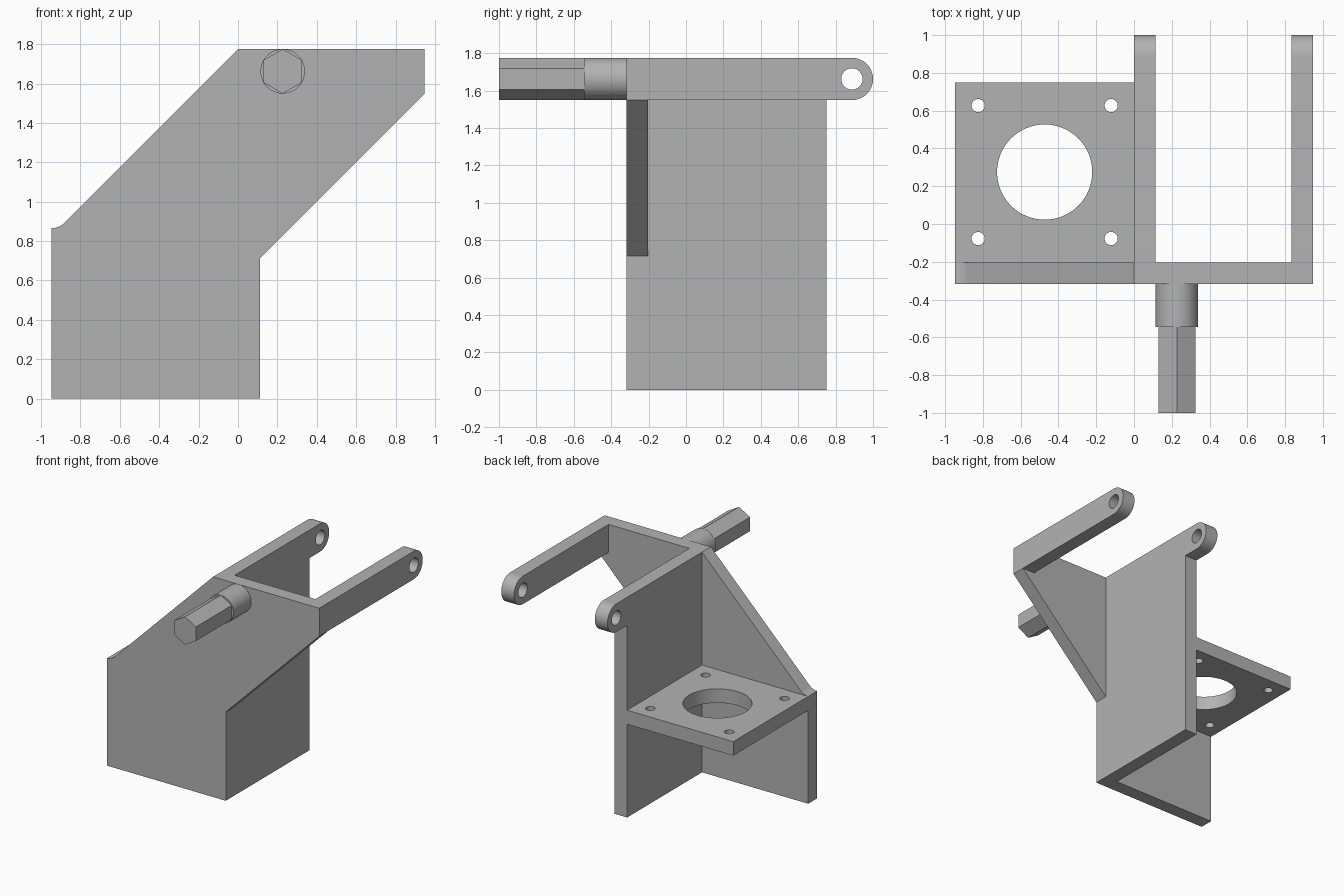
import bpy, bmesh, math

if "Cube" in bpy.data.objects:
    bpy.data.objects.remove(bpy.data.objects["Cube"], do_unlink=True)

grey = bpy.data.materials.new("plain_grey")
grey.use_nodes = True
grey.diffuse_color = (0.45, 0.45, 0.45, 1)
grey.node_tree.nodes["Principled BSDF"].inputs["Base Color"].default_value = grey.diffuse_color

PLACE = {"x": lambda a, b, t: (t, a, b),
         "y": lambda a, b, t: (a, t, b),
         "z": lambda a, b, t: (a, b, t)}


def arc(cx, cy, r, start=0, end=360, steps=48):
    """Points on an arc; a full turn leaves out the repeated last point."""
    count = steps if end - start == 360 else steps + 1
    angles = [math.radians(start + (end - start) * i / steps) for i in range(count)]
    return [(cx + r * math.cos(a), cy + r * math.sin(a)) for a in angles]


def prism(name, axis, low, high, outline, holes=()):
    """Extrude an outline, with optional holes, along an axis."""
    bm = bmesh.new()
    for loop in (outline, *holes):
        verts = [bm.verts.new(PLACE[axis](a, b, low)) for a, b in loop]
        if holes:
            for i, v in enumerate(verts):
                bm.edges.new((verts[i - 1], v))
        else:
            bm.faces.new(verts)
    if holes:
        bmesh.ops.triangle_fill(bm, use_beauty=True, edges=bm.edges[:])
    grown = bmesh.ops.extrude_face_region(bm, geom=bm.faces[:])["geom"]
    moved = [v for v in grown if isinstance(v, bmesh.types.BMVert)]
    bmesh.ops.translate(bm, verts=moved, vec=PLACE[axis](0, 0, high - low))
    bmesh.ops.recalc_face_normals(bm, faces=bm.faces[:])
    mesh = bpy.data.meshes.new(name)
    bm.to_mesh(mesh)
    bm.free()
    mesh.materials.append(grey)
    obj = bpy.data.objects.new(name, mesh)
    bpy.context.collection.objects.link(obj)
    bpy.ops.object.select_all(action="DESELECT")
    obj.select_set(True)
    bpy.context.view_layer.objects.active = obj
    bpy.ops.object.shade_smooth_by_angle(angle=math.radians(30))
    return obj


# Shared sizes
side, top, wall = 0.947, 1.775, 0.113
front, inner, back = -0.317, -0.204, 0.75
shelf_top, arm_bottom, arm_z = 0.865, 1.549, 1.662
pivot_y, pivot_r = 0.887, 0.113

# Slanted front plate, with a small fillet at the foot of the slope
fillet = arc(-0.95, shelf_top + 0.1, 0.1, 270, 315, 10)
fillet[0] = (-side, shelf_top)
prism("front_plate", "y", front, inner,
      [(-side, 0), (wall, 0), (wall, 0.715), (side, arm_bottom), (side, top), (0, top)]
      + fillet[::-1])

# Upright wall and the two pivot arms
prism("side_wall", "x", 0, wall,
      [(inner, 0), (back, 0), (back, arm_bottom), (inner, arm_bottom)])
arm = [(inner, arm_bottom)] + arc(pivot_y, arm_z, pivot_r, -90, 90, 32) + [(inner, top)]
for name, x in (("right_arm", 0), ("left_arm", side - wall)):
    prism(name, "x", x, x + wall, arm, [arc(pivot_y, arm_z, 0.057)])

# Mounting shelf with a central opening and four screw holes
cx, cy = -0.473, 0.275
screws = [arc(cx + i * 0.352, cy + j * 0.352, 0.035, steps=32)
          for i in (-1, 1) for j in (-1, 1)]
prism("mounting_shelf", "z", shelf_top - wall, shelf_top,
      [(-side, inner), (0, inner), (0, back), (-side, back)],
      [arc(cx, cy, 0.252, steps=64)] + screws)

# Round collar and hexagonal shaft
prism("shaft_collar", "y", -0.544, front, arc(0.227, arm_z, 0.113))
prism("hex_shaft", "y", -1, -0.544, arc(0.227, arm_z, 0.113, 30, 390, 6))
